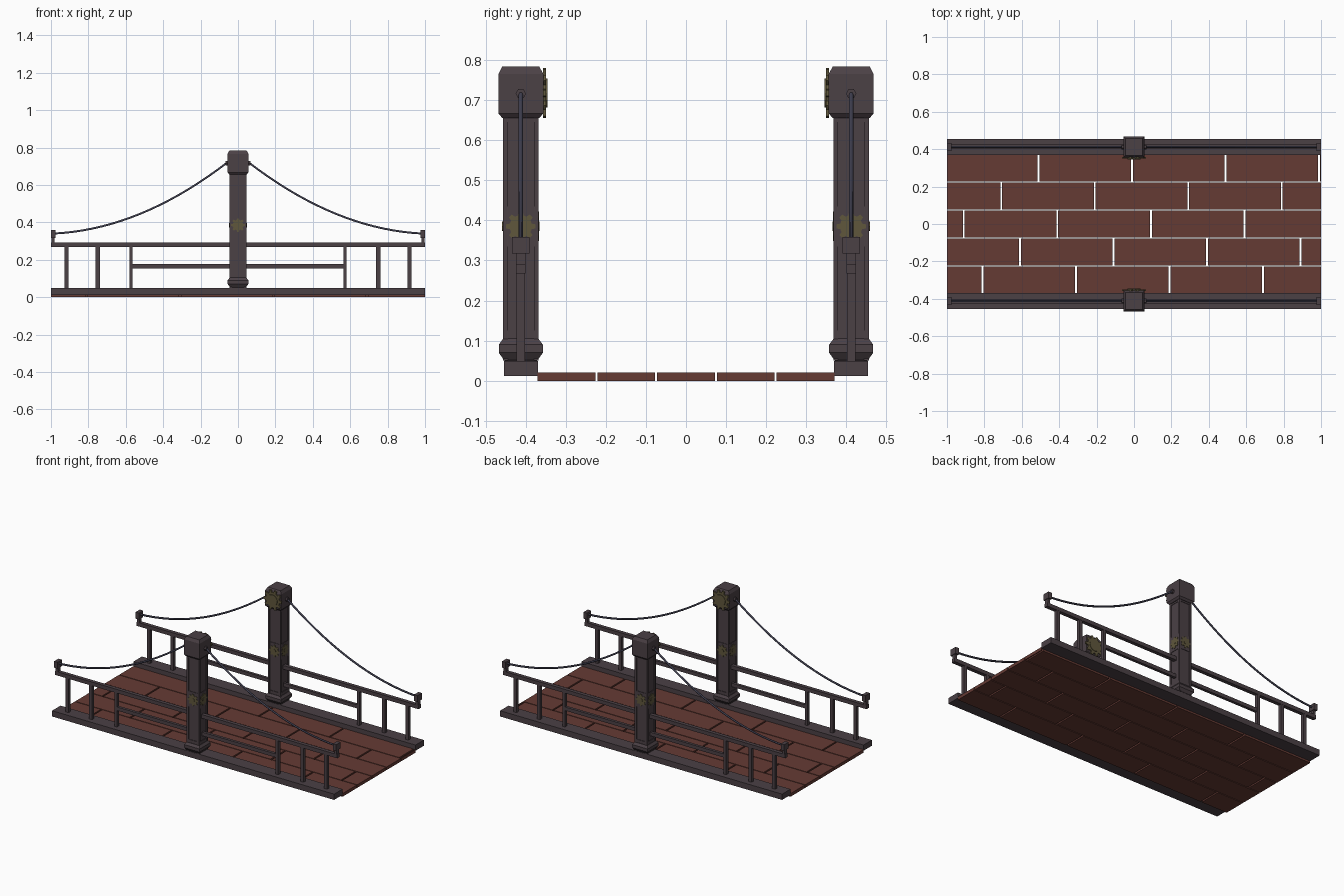
import bpy, bmesh, math
from mathutils import Matrix, Vector

if "Cube" in bpy.data.objects:
    bpy.data.objects.remove(bpy.data.objects["Cube"])


def material(name, rgb):
    m = bpy.data.materials.new(name)
    m.diffuse_color = (*rgb, 1)
    m.use_nodes = True
    m.node_tree.nodes["Principled BSDF"].inputs["Base Color"].default_value = m.diffuse_color
    return m


WOOD = material("red brown wood", (0.13, 0.043, 0.034))
IRON = material("dark iron", (0.070, 0.052, 0.060))
BRASS = material("old brass", (0.115, 0.095, 0.045))
STEEL = material("blue grey cable", (0.050, 0.050, 0.080))


def finish(name, bm, mat):
    bmesh.ops.recalc_face_normals(bm, faces=bm.faces)
    me = bpy.data.meshes.new(name)
    bm.to_mesh(me)
    bm.free()
    me.materials.append(mat)
    ob = bpy.data.objects.new(name, me)
    bpy.context.collection.objects.link(ob)
    return ob


def add_box(bm, x0, x1, y0, y1, z0, z1):
    m = Matrix.Translation(((x0 + x1) / 2, (y0 + y1) / 2, (z0 + z1) / 2))
    bmesh.ops.create_cube(bm, size=1, matrix=m @ Matrix.Diagonal((x1 - x0, y1 - y0, z1 - z0, 1)))


def add_loft(bm, cy, rings):
    """Stack of square rings (half width, height), closed at both ends."""
    loops = [[bm.verts.new((a * h, cy + b * h, z)) for a, b in ((-1, -1), (1, -1), (1, 1), (-1, 1))]
             for h, z in rings]
    for lo, hi in zip(loops, loops[1:]):
        for i in range(4):
            j = (i + 1) % 4
            bm.faces.new((lo[i], lo[j], hi[j], hi[i]))
    bm.faces.new(loops[0][::-1])
    bm.faces.new(loops[-1])


def add_prism(bm, outline, center, normal, depth):
    """Extrude a flat outline from center along normal."""
    m = Matrix.Translation(center) @ Vector(normal).to_track_quat('Z', 'Y').to_matrix().to_4x4()
    rows = [[bm.verts.new(m @ Vector((x, y, d))) for x, y in outline] for d in (0, depth)]
    n = len(outline)
    bm.faces.new(rows[0][::-1])
    bm.faces.new(rows[1])
    for i in range(n):
        j = (i + 1) % n
        bm.faces.new((rows[0][i], rows[0][j], rows[1][j], rows[1][i]))


def polygon(r, n):
    return [(r * math.cos(2 * math.pi * i / n), r * math.sin(2 * math.pi * i / n)) for i in range(n)]


def gear_outline(r, teeth):
    pts = []
    for i in range(teeth):
        for f, k in ((-0.32, 0.76), (-0.18, 1), (0.18, 1), (0.32, 0.76)):
            a = 2 * math.pi * (i + f) / teeth
            pts.append((r * k * math.cos(a), r * k * math.sin(a)))
    return pts


# Deck planks: five staggered rows with narrow gaps
bm = bmesh.new()
for row, gap in enumerate((-0.81, -0.61, -0.91, -0.71, -0.51)):
    yc = -0.298 + 0.149 * row
    cuts = [gap + 0.5 * k for k in range(-1, 5)]
    for a, b in zip(cuts, cuts[1:]):
        x0, x1 = max(a + 0.005, -1), min(b - 0.005, 1)
        if x1 > x0:
            add_box(bm, x0, x1, yc - 0.072, yc + 0.072, 0, 0.02)
finish("deck_planks", bm, WOOD)

for s, side in ((-1, "front"), (1, "back")):
    cy = 0.412 * s

    # Side beam
    bm = bmesh.new()
    add_box(bm, -1, 1, cy - 0.0425, cy + 0.0425, 0.012, 0.049)
    finish(side + "_side_beam", bm, IRON)

    # Railing: handrail, middle rail, balusters and end posts
    bm = bmesh.new()
    add_box(bm, -1, 1, cy - 0.012, cy + 0.012, 0.267, 0.291)
    add_box(bm, -0.572, 0.572, cy - 0.009, cy + 0.009, 0.154, 0.177)
    for e in (-1, 1):
        for x, w in ((0.917, 0.011), (0.75, 0.011), (0.572, 0.009)):
            add_box(bm, e * x - w, e * x + w, cy - 0.011, cy + 0.011, 0.045, 0.27)
        add_box(bm, e * 0.988 - 0.008, e * 0.988 + 0.008, cy - 0.012, cy + 0.012, 0.288, 0.32)
        add_box(bm, e * 0.988 - 0.012, e * 0.988 + 0.012, cy - 0.022, cy + 0.022, 0.317, 0.358)
    finish(side + "_railing", bm, IRON)

    # Tower shaft: recessed core, corner strips and cross bands
    bm = bmesh.new()
    add_box(bm, -0.039, 0.039, cy - 0.039, cy + 0.039, 0.05, 0.67)
    for a in (-1, 1):
        for b in (-1, 1):
            x, y = a * 0.0385, cy + b * 0.0385
            add_box(bm, x - 0.006, x + 0.006, y - 0.006, y + 0.006, 0.05, 0.67)
    for z0, z1 in ((0.05, 0.125), (0.335, 0.435), (0.645, 0.67)):
        add_box(bm, -0.042, 0.042, cy - 0.042, cy + 0.042, z0, z1)
    finish(side + "_tower_shaft", bm, IRON)

    # Tower base and cap with bevelled rims
    bm = bmesh.new()
    add_loft(bm, cy, ((0.040, 0.049), (0.055, 0.07), (0.055, 0.09), (0.044, 0.105)))
    finish(side + "_tower_base", bm, IRON)
    bm = bmesh.new()
    add_loft(bm, cy, ((0.046, 0.655), (0.056, 0.667), (0.056, 0.765), (0.046, 0.784)))
    finish(side + "_tower_cap", bm, IRON)

    # Small gears on all four shaft faces, large gear on the inner cap face
    bm = bmesh.new()
    for nx, ny in ((1, 0), (-1, 0), (0, 1), (0, -1)):
        add_prism(bm, gear_outline(0.037, 8), (nx * 0.041, cy + ny * 0.041, 0.385), (nx, ny, 0), 0.004)
        add_prism(bm, polygon(0.012, 8), (nx * 0.041, cy + ny * 0.041, 0.385), (nx, ny, 0), 0.006)
    finish(side + "_shaft_gears", bm, BRASS)
    bm = bmesh.new()
    add_prism(bm, gear_outline(0.064, 10), (0, cy - s * 0.055, 0.718), (0, -s, 0), 0.008)
    add_prism(bm, polygon(0.036, 12), (0, cy - s * 0.055, 0.718), (0, -s, 0), 0.011)
    finish(side + "_cap_gear", bm, BRASS)

    for e, end in ((-1, "left"), (1, "right")):
        # Hexagonal cable socket
        bm = bmesh.new()
        add_prism(bm, polygon(0.013, 6), (e * 0.054, cy, 0.716), (e, 0, 0), 0.014)
        finish(f"{side}_{end}_cable_socket", bm, IRON)

        # Sagging cable
        cu = bpy.data.curves.new(f"{side}_{end}_cable", 'CURVE')
        cu.dimensions = '3D'
        cu.bevel_depth = 0.006
        cu.bevel_resolution = 1
        cu.use_fill_caps = True
        sp = cu.splines.new('POLY')
        n = 18
        sp.points.add(n)
        for i, p in enumerate(sp.points):
            t = i / n
            p.co = (e * (0.985 - 0.925 * t), cy, 0.34 + 0.378 * (0.12 * t + 0.88 * t ** 2), 1)
        cu.materials.append(STEEL)
        bpy.context.collection.objects.link(bpy.data.objects.new(f"{side}_{end}_cable", cu))
